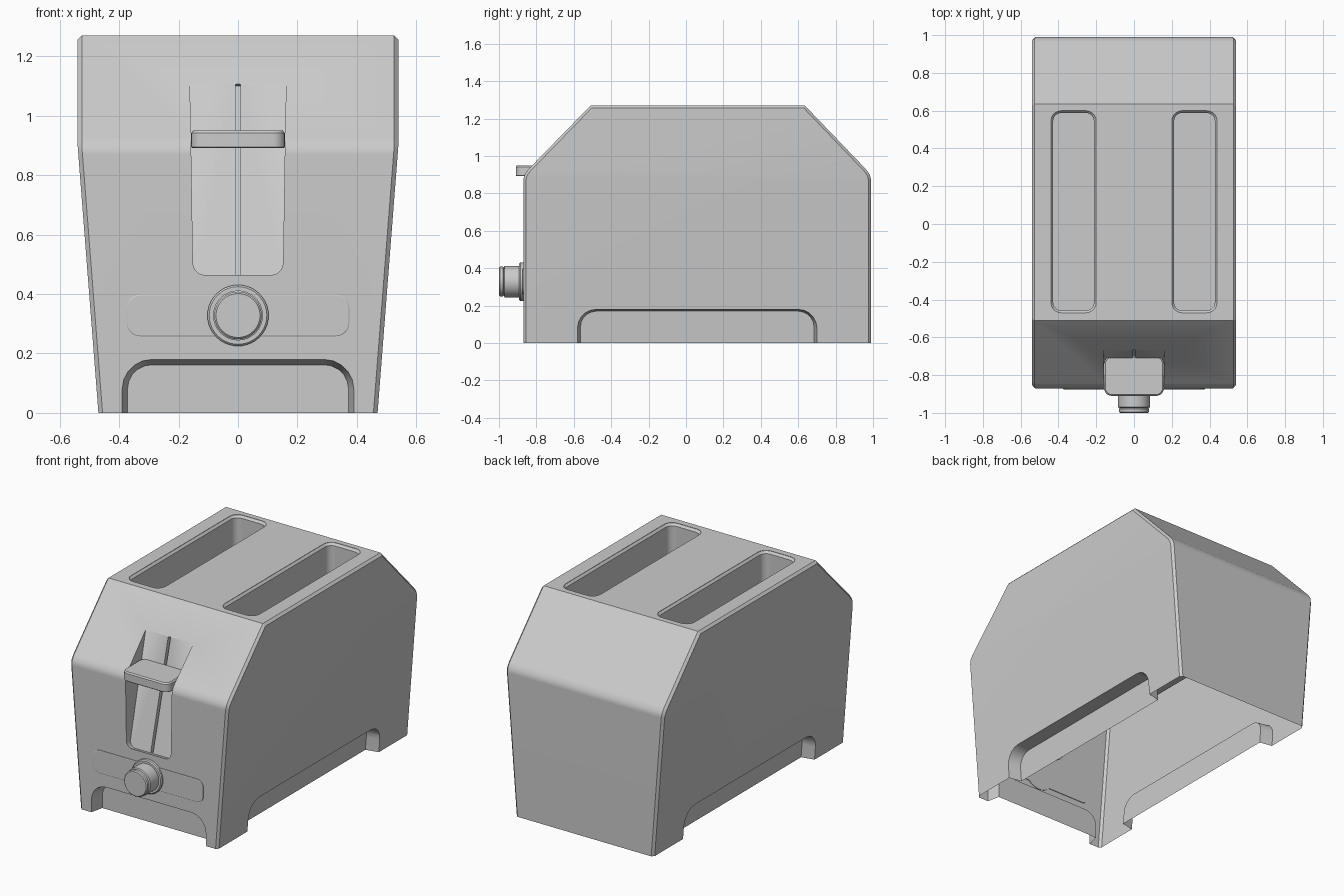
import bpy
import bmesh
from math import sin, cos, pi, atan, radians
from mathutils import Matrix, Vector

if "Cube" in bpy.data.objects:
    bpy.data.objects.remove(bpy.data.objects["Cube"], do_unlink=True)

GREY = (0.6, 0.6, 0.6, 1)
grey = bpy.data.materials.new("light_grey")
grey.use_nodes = True
grey.diffuse_color = GREY
grey.node_tree.nodes["Principled BSDF"].inputs["Base Color"].default_value = GREY


def make_object(name, bm):
    bmesh.ops.recalc_face_normals(bm, faces=bm.faces)
    mesh = bpy.data.meshes.new(name)
    bm.to_mesh(mesh)
    bm.free()
    mesh.materials.append(grey)
    obj = bpy.data.objects.new(name, mesh)
    bpy.context.collection.objects.link(obj)
    return obj


def frame(origin, x_axis, y_axis):
    """Matrix placing a local XY outline in space, with Z outward."""
    x, y = Vector(x_axis), Vector(y_axis)
    return Matrix.Translation(origin) @ Matrix((x, y, x.cross(y))).transposed().to_4x4()


def loft(name, half_w, half_h, radius, stages, matrix, segments=5, taper=0):
    """Rounded rectangle lofted through (inset, depth) stages."""
    bm = bmesh.new()
    rings = []
    for inset, depth in stages:
        w, h = half_w - inset, half_h - inset
        r = max(radius - inset, 0.001)
        ring = []
        for corner, (sx, sy) in enumerate(((1, 1), (-1, 1), (-1, -1), (1, -1))):
            for i in range(segments + 1):
                a = (corner + i / segments) * pi / 2
                x = sx * (w - r) + r * cos(a)
                y = sy * (h - r) + r * sin(a)
                ring.append(bm.verts.new((x * (1 + taper * y), y, depth)))
        rings.append(ring)
    for low, high in zip(rings, rings[1:]):
        for i in range(len(low)):
            j = (i + 1) % len(low)
            bm.faces.new((low[i], low[j], high[j], high[i]))
    bm.faces.new(rings[0])
    bm.faces.new(rings[-1])
    bmesh.ops.remove_doubles(bm, verts=bm.verts, dist=0.0001)
    bm.transform(matrix)
    return make_object(name, bm)


def smooth(obj):
    bpy.ops.object.select_all(action="DESELECT")
    obj.select_set(True)
    bpy.context.view_layer.objects.active = obj
    bpy.ops.object.shade_smooth_by_angle(angle=radians(30))


# Housing: side profile extruded across, narrowing below the shoulder
SHOULDER, TOP_W, BASE_W = 0.9, 0.54, 0.47
profile = [(-0.87, 0), (-0.87, 0.87), (-0.863, SHOULDER), (-0.843, 0.928), (-0.51, 1.27),
           (0.635, 1.27), (0.963, 0.928), (0.983, SHOULDER), (0.99, 0.87), (0.99, 0)]
bm = bmesh.new()
outline = bm.faces.new([bm.verts.new((-1, y, z)) for y, z in profile])
extruded = bmesh.ops.extrude_face_region(bm, geom=[outline])["geom"]
bmesh.ops.translate(bm, vec=(2, 0, 0), verts=[g for g in extruded if isinstance(g, bmesh.types.BMVert)])
bmesh.ops.bisect_plane(bm, geom=bm.verts[:] + bm.edges[:] + bm.faces[:], dist=0.0001,
                       plane_co=(0, 0, SHOULDER), plane_no=(0, 0, 1))
for v in bm.verts:
    v.co.x *= BASE_W + (TOP_W - BASE_W) * min(1, v.co.z / SHOULDER)
bmesh.ops.recalc_face_normals(bm, faces=bm.faces)
rim = [e for e in bm.edges
       if sum(abs(f.normal.x) > 0.9 for f in e.link_faces) == 1
       and max(v.co.z for v in e.verts) > 0.01]
bmesh.ops.bevel(bm, geom=rim, offset=0.014, segments=1, affect="EDGES")
housing = make_object("housing", bm)

# Cutters: bread slots, foot arches, lever recess and its track
cutters = []
for side in (-1, 1):
    cutters.append(loft("slot_cutter", 0.12, 0.535, 0.055,
                        [(0.012, 0.77), (0.012, 1.255), (0, 1.268), (0, 1.4)],
                        Matrix.Translation((side * 0.32, 0.065, 0))))
    lean = atan((TOP_W - BASE_W) / SHOULDER)
    cutters.append(loft("side_arch_cutter", 0.64, 0.18, 0.1,
                        [(0.016, -0.08), (0, 0), (0, 0.1)],
                        frame((side * BASE_W, 0.06, 0), (0, side, 0),
                              (side * sin(lean), 0, cos(lean)))))
cutters.append(loft("front_arch_cutter", 0.39, 0.18, 0.1,
                    [(0.018, -0.08), (0, 0), (0, 0.1)],
                    frame((0, -0.87, 0), (1, 0, 0), (0, 0, 1))))
tilt = atan(0.264)
recess_frame = frame((0, -0.715, 0.928), (1, 0, 0), (0, sin(tilt), cos(tilt)))
cutters.append(loft("recess_cutter", 0.159, 0.488, 0.04, [(0, 0), (0, 0.5)],
                    recess_frame, taper=0.1))
track_frame = recess_frame @ Matrix.Translation((0, -0.15, 0))
cutters.append(loft("track_cutter", 0.008, 0.335, 0.001, [(0, -0.025), (0, 0.02)],
                    track_frame, segments=1))

bpy.context.view_layer.objects.active = housing
for cutter in cutters:
    cutter.hide_render = True
    cut = housing.modifiers.new("cut", "BOOLEAN")
    cut.operation = "DIFFERENCE"
    cut.solver = "EXACT"
    cut.object = cutter
    bpy.ops.object.modifier_apply(modifier=cut.name)
    bpy.data.objects.remove(cutter, do_unlink=True)

# Open underside
bm = bmesh.new()
bm.from_mesh(housing.data)
base = [f for f in bm.faces if max(v.co.z for v in f.verts) < 0.001]
bmesh.ops.delete(bm, geom=base, context="FACES")
bm.to_mesh(housing.data)
bm.free()
smooth(housing)
weighted = housing.modifiers.new("weighted_normals", "WEIGHTED_NORMAL")
weighted.keep_sharp = True

# Lever plate
smooth(loft("lever", 0.158, 0.105, 0.04,
            [(0.004, 0.892), (0, 0.896), (0, 0.942), (0.007, 0.95)],
            Matrix.Translation((0, -0.805, 0))))

# Control strip, dial collar and dial on the front
dial_frame = frame((0, -0.87, 0.328), (1, 0, 0), (0, 0, 1))
smooth(loft("control_strip", 0.375, 0.07, 0.045, [(0, -0.004), (0, 0.004), (0.003, 0.006)],
            dial_frame))
smooth(loft("dial_collar", 0.103, 0.103, 0.103, [(0, -0.004), (0, 0.016), (0.006, 0.022)],
            dial_frame, segments=10))
smooth(loft("dial", 0.084, 0.084, 0.084,
            [(0, 0.015), (0, 0.1), (0.01, 0.104), (0.004, 0.109), (0.004, 0.124), (0.01, 0.13)],
            dial_frame, segments=10))
